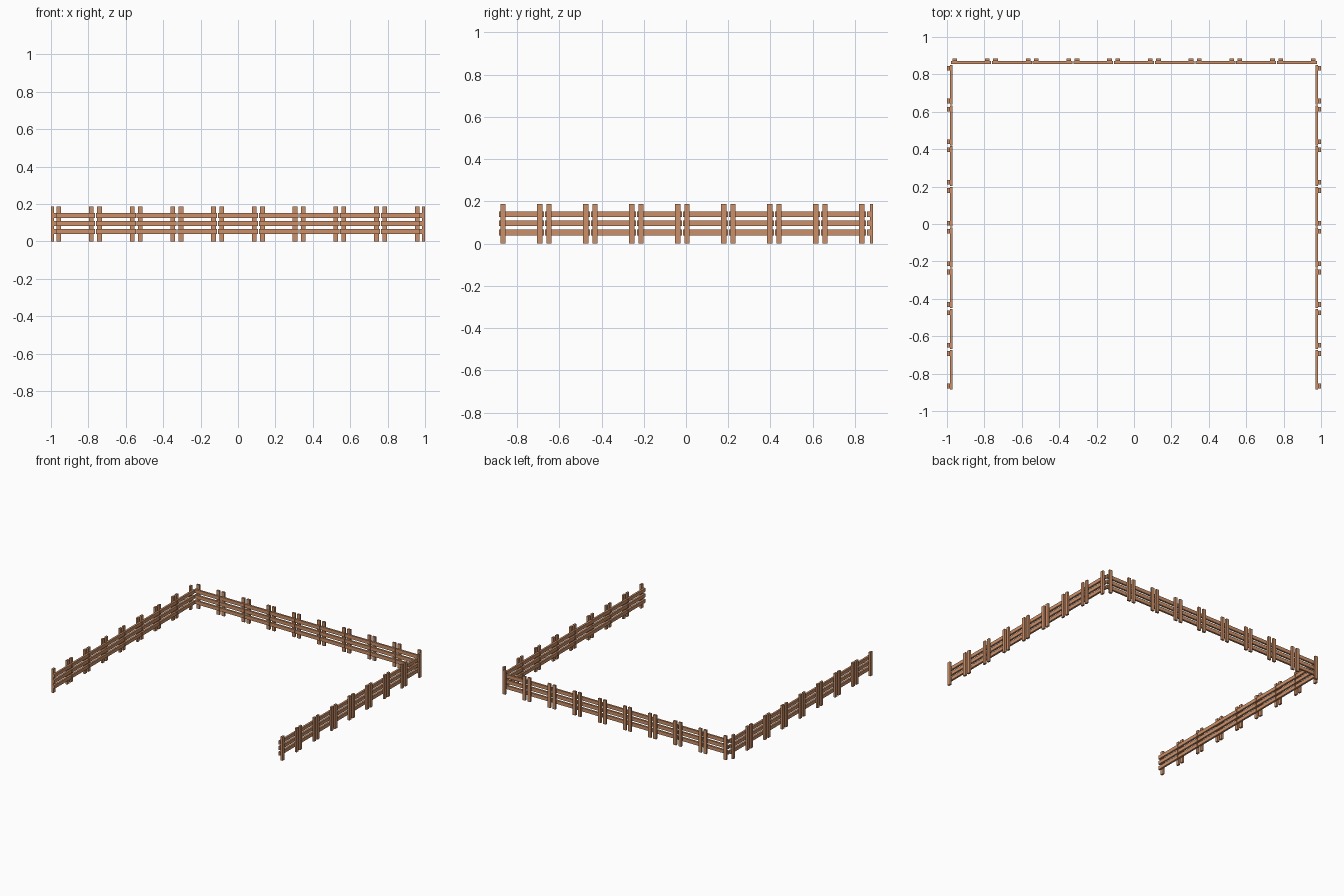
import bpy
import bmesh
from math import radians
from mathutils import Matrix, Vector

cube = bpy.data.objects.get("Cube")
if cube:
    bpy.data.objects.remove(cube, do_unlink=True)

# Single wood colour
wood = bpy.data.materials.new("warm_wood")
wood.use_nodes = True
color = (0.60, 0.28, 0.14, 1)
wood.diffuse_color = color
wood.node_tree.nodes["Principled BSDF"].inputs["Base Color"].default_value = color

PITCH = 0.2177        # spacing of the fence panels
RAIL_LENGTH = 0.213
THICK = 0.015         # board thickness
POST_X = 0.087        # post offset from panel centre
POST_HEIGHT = 0.187
SIDE_X = 0.985        # contact plane of rails and posts, side runs
BACK_Y = 0.871        # the same for the back run


def add_box(bm, center, size):
    matrix = Matrix.Translation(center) @ Matrix.Diagonal(Vector(size)).to_4x4()
    bmesh.ops.create_cube(bm, size=1, matrix=matrix)


# One panel: rails on the inner face (-y), posts on the outer face (+y)
bm = bmesh.new()
for z in (0.053, 0.096, 0.139):
    add_box(bm, (0, -THICK / 2, z), (RAIL_LENGTH, THICK, 0.027))
for sign in (-1, 1):
    add_box(bm, (sign * POST_X, THICK / 2, POST_HEIGHT / 2),
            (0.025, THICK, POST_HEIGHT))
panel_mesh = bpy.data.meshes.new("fence_panel")
bm.to_mesh(panel_mesh)
bm.free()
panel_mesh.materials.append(wood)


def place_panel(name, x, y, angle):
    panel = bpy.data.objects.new(name, panel_mesh)
    panel.location = (x, y, 0)
    panel.rotation_euler.z = radians(angle)
    bpy.context.collection.objects.link(panel)


# Back run of nine panels
for i in range(9):
    place_panel(f"back_panel_{i + 1}", (i - 4) * PITCH, BACK_Y, 0)

# Side runs of eight panels, open at the front
for i in range(8):
    y = -0.779 + i * PITCH
    place_panel(f"left_panel_{i + 1}", SIDE_X, y, -90)
    place_panel(f"right_panel_{i + 1}", -SIDE_X, y, 90)
